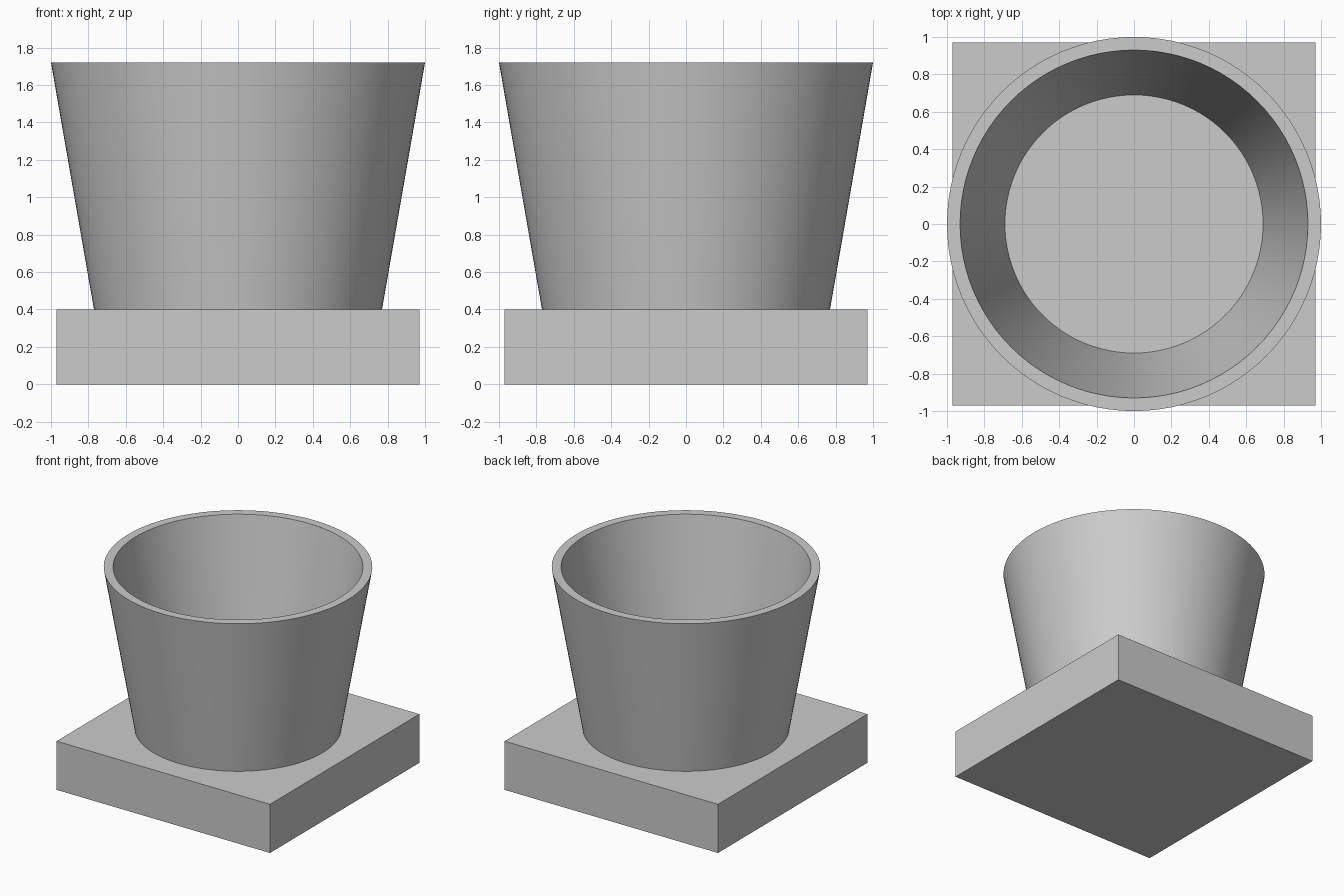
import bpy
import bmesh
import math

cube = bpy.data.objects.get("Cube")
if cube:
    bpy.data.objects.remove(cube, do_unlink=True)

BASE_HALF, BASE_TOP, RIM_Z = 0.97, 0.4, 1.72
SIDES = 96

# Single grey material
grey = bpy.data.materials.new("plain grey")
grey.use_nodes = True
colour = (0.6, 0.6, 0.6, 1)
grey.diffuse_color = colour
grey.node_tree.nodes["Principled BSDF"].inputs["Base Color"].default_value = colour


def add_object(name, bm):
    bmesh.ops.recalc_face_normals(bm, faces=bm.faces[:])
    mesh = bpy.data.meshes.new(name)
    bm.to_mesh(mesh)
    bm.free()
    mesh.materials.append(grey)
    obj = bpy.data.objects.new(name, mesh)
    bpy.context.collection.objects.link(obj)
    return obj


# Square base slab
bm = bmesh.new()
bmesh.ops.create_cube(bm, size=1)
for v in bm.verts:
    v.co = (v.co.x * 2 * BASE_HALF, v.co.y * 2 * BASE_HALF, (v.co.z + 0.5) * BASE_TOP)
add_object("square_base", bm)

# Flared hollow cup: a closed wall profile spun around the z axis
profile = [(0.77, BASE_TOP), (1.0, RIM_Z), (0.93, RIM_Z), (0.69, BASE_TOP)]
bm = bmesh.new()
verts = [bm.verts.new((r, 0, z)) for r, z in profile]
edges = [bm.edges.new((verts[i - 1], verts[i])) for i in range(1, len(verts))]
bmesh.ops.spin(bm, geom=verts + edges, cent=(0, 0, 0), axis=(0, 0, 1),
               angle=math.tau, steps=SIDES, use_merge=True)
bmesh.ops.remove_doubles(bm, verts=bm.verts[:], dist=0.0001)
# Close the underside so the wall is solid where it meets the base
rims = [e for e in bm.edges if e.is_boundary]
bmesh.ops.bridge_loops(bm, edges=rims)
cup = add_object("flared_cup", bm)

# Smooth walls with crisp rim edges
bpy.ops.object.select_all(action="DESELECT")
cup.select_set(True)
bpy.context.view_layer.objects.active = cup
bpy.ops.object.shade_smooth_by_angle(angle=math.radians(30))
